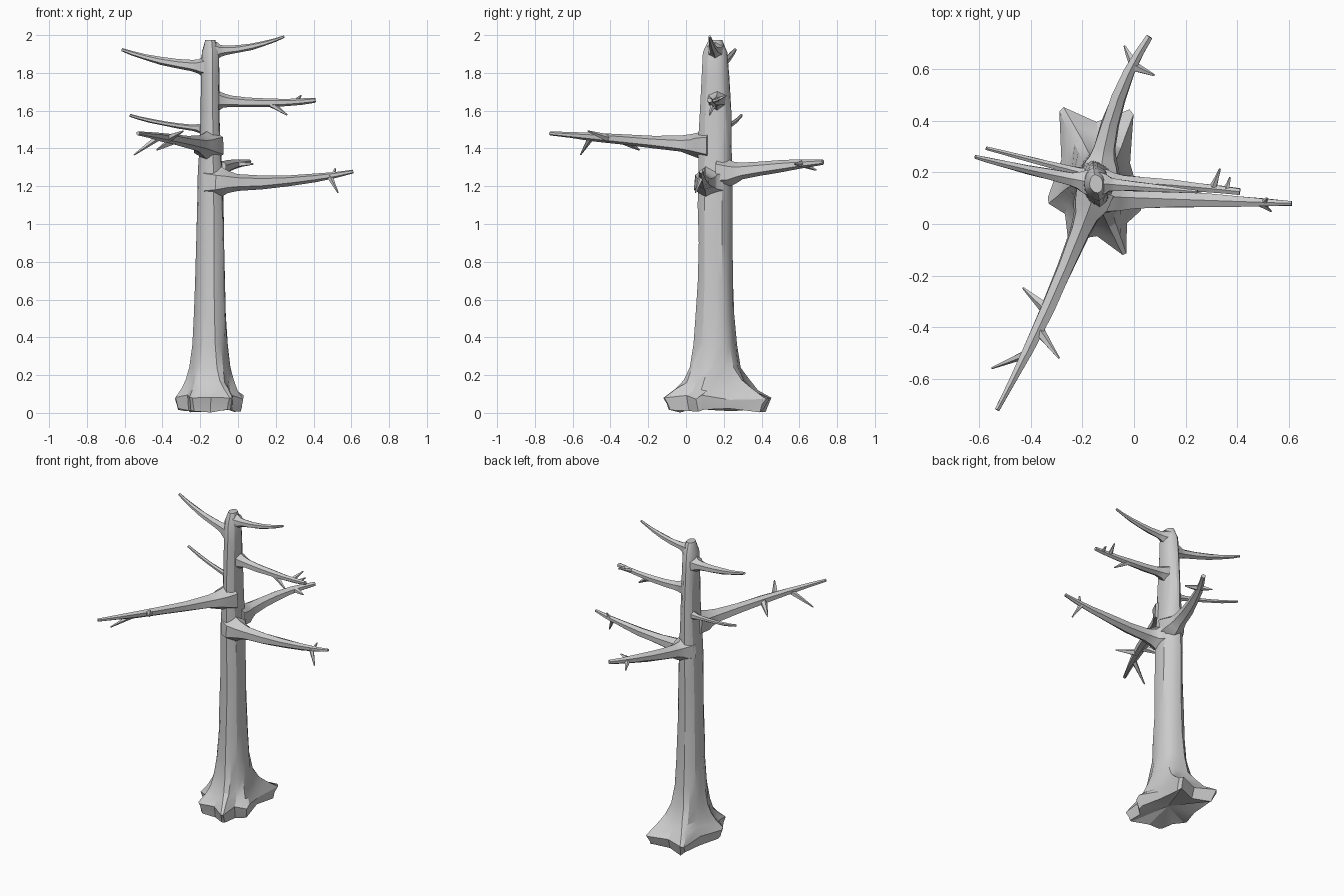
import bpy, bmesh, math, random
from mathutils import Vector

if "Cube" in bpy.data.objects:
    bpy.data.objects.remove(bpy.data.objects["Cube"])

random.seed(4)
AXIS = Vector((-0.146, 0.155, 0))       # trunk centre line


def loft(name, rings, sharp=35, hollow=0):
    """Skin a list of equal-length vertex rings and cap both ends."""
    bm = bmesh.new()
    loops = [[bm.verts.new(p) for p in ring] for ring in rings]
    n = len(loops[0])
    for a, b in zip(loops, loops[1:]):
        for i in range(n):
            j = (i + 1) % n
            bm.faces.new((a[i], a[j], b[j], b[i]))
    for loop, lift in ((loops[0], hollow), (loops[-1], 0)):
        c = bm.verts.new(sum((v.co for v in loop), Vector()) / n + Vector((0, 0, lift)))
        for i in range(n):
            bm.faces.new((loop[i], loop[(i + 1) % n], c))
    bmesh.ops.recalc_face_normals(bm, faces=bm.faces)
    mesh = bpy.data.meshes.new(name)
    bm.to_mesh(mesh)
    bm.free()
    ob = bpy.data.objects.new(name, mesh)
    bpy.context.collection.objects.link(ob)
    bpy.ops.object.select_all(action='DESELECT')
    ob.select_set(True)
    bpy.context.view_layer.objects.active = ob
    bpy.ops.object.shade_smooth_by_angle(angle=math.radians(sharp))


def limb(name, pts, radii, sides=6):
    """Slightly irregular tube along a list of points."""
    rings = []
    for k, p in enumerate(pts):
        t = (pts[min(k + 1, len(pts) - 1)] - pts[max(k - 1, 0)]).normalized()
        ref = Vector((0, 0, 1)) if abs(t.z) < 0.9 else Vector((1, 0, 0))
        u = t.cross(ref).normalized()
        v = u.cross(t)
        ring = []
        for i in range(sides):
            a = math.tau * (i + 0.5) / sides
            r = radii[k] * random.uniform(0.9, 1.1)
            ring.append(p + (u * math.cos(a) + v * math.sin(a)) * r)
        rings.append(ring)
    loft(name, rings)


def branch(name, start, mid, tip, r0, r1, twigs=()):
    """Curved branch through three points with a flared collar and side twigs."""
    a, m, b = Vector(start), Vector(mid), Vector(tip)
    ctrl = 2 * m - (a + b) / 2

    def at(t):
        return a * (1 - t) ** 2 + ctrl * 2 * t * (1 - t) + b * t * t

    def radius(t):
        return r0 + (r1 - r0) * t ** 1.3 + r0 * 0.75 * math.exp(-t / 0.06)

    steps = [0, 0.05, 0.12, 0.3, 0.5, 0.7, 0.86, 1]
    root = AXIS.lerp(a, 0.3)
    root.z = a.z
    limb(name, [root] + [at(t) for t in steps],
         [r0 * 2.1] + [radius(t) for t in steps])
    for i, (t, x, y, z) in enumerate(twigs, 1):
        p, q, r = at(t), Vector((x, y, z)), radius(t) * 0.9
        limb(f"{name}_twig_{i}", [p, p.lerp(q, 0.5), q], [r, r * 0.6, 0.004], 5)


# Root outline: blunt tips with valleys pulled towards the trunk
tips = [Vector((x, y, 0)) for x, y in ((0.035, 0.06), (0.0, 0.45), (-0.29, 0.46),
                                       (-0.34, 0.085), (-0.255, -0.065), (-0.03, -0.13))]
valleys = [AXIS.lerp((p + q) / 2, 0.8) for p, q in zip(tips, tips[1:] + tips[:1])]
outline = []
for i, tip in enumerate(tips):
    outline += [tip.lerp(valleys[i - 1], 0.12), tip.lerp(valleys[i], 0.12), valleys[i]]

# Trunk: root star blending into an oval, tapering column (z, radius x, radius y)
levels = [(0.012, 0.1, 0.11), (0.035, 0.1, 0.11), (0.08, 0.1, 0.11), (0.12, 0.1, 0.11),
          (0.17, 0.1, 0.112), (0.24, 0.1, 0.11), (0.36, 0.094, 0.104), (0.52, 0.087, 0.098),
          (0.7, 0.081, 0.092), (0.9, 0.077, 0.088), (1.1, 0.072, 0.088), (1.28, 0.067, 0.089),
          (1.42, 0.056, 0.086), (1.6, 0.051, 0.081), (1.78, 0.05, 0.07), (1.91, 0.047, 0.062),
          (1.975, 0.026, 0.034)]
n = len(outline)
ridge = [random.uniform(0.93, 1.07) for _ in outline]
rings = []
for z, rx, ry in levels:
    blend = math.exp(-(z - 0.08) / 0.08) if z > 0.08 else 1 - 2.5 * (0.08 - z)
    ring = []
    for i, p in enumerate(outline):
        a = math.radians(-17) + math.tau * i / n
        w = ridge[i] * random.uniform(0.96, 1.04)
        column = AXIS + Vector((rx * w * math.cos(a), ry * w * math.sin(a), 0))
        q = column.lerp(p, blend)
        q.z = z + (random.uniform(-0.011, 0.015) if z < 0.2 else 0)
        ring.append(q)
    rings.append(ring)
loft("trunk", rings, 25, hollow=0.04)

# Branches: start, middle, tip, thickness at collar and tip, broken twigs
branch("lower_right_branch", (-0.09, 0.105, 1.222), (0.27, 0.092, 1.23), (0.61, 0.08, 1.278),
       0.043, 0.01, [(0.81, 0.53, 0.05, 1.165), (0.84, 0.515, 0.1, 1.295)])
branch("front_branch", (-0.17, 0.07, 1.415), (-0.335, -0.33, 1.447), (-0.53, -0.72, 1.48),
       0.041, 0.01, [(0.72, -0.55, -0.558, 1.367), (0.6, -0.29, -0.52, 1.492),
                     (0.5, -0.43, -0.247, 1.392)])
branch("back_branch", (-0.125, 0.23, 1.272), (-0.06, 0.49, 1.305), (0.06, 0.725, 1.327),
       0.043, 0.014, [(0.75, 0.08, 0.575, 1.318), (0.77, -0.037, 0.69, 1.285)])
branch("upper_right_branch", (-0.1, 0.165, 1.655), (0.15, 0.15, 1.641), (0.41, 0.125, 1.655),
       0.029, 0.014, [(0.53, 0.26, 0.125, 1.577), (0.8, 0.333, 0.213, 1.68),
                      (0.9, 0.372, 0.18, 1.66)])
branch("top_left_branch", (-0.19, 0.165, 1.832), (-0.41, 0.21, 1.864), (-0.615, 0.26, 1.923),
       0.028, 0.008)
branch("small_left_branch", (-0.19, 0.195, 1.505), (-0.39, 0.247, 1.532), (-0.572, 0.293, 1.575),
       0.016, 0.008)
branch("top_right_branch", (-0.11, 0.155, 1.918), (0.07, 0.14, 1.939), (0.245, 0.125, 1.992),
       0.024, 0.007)
